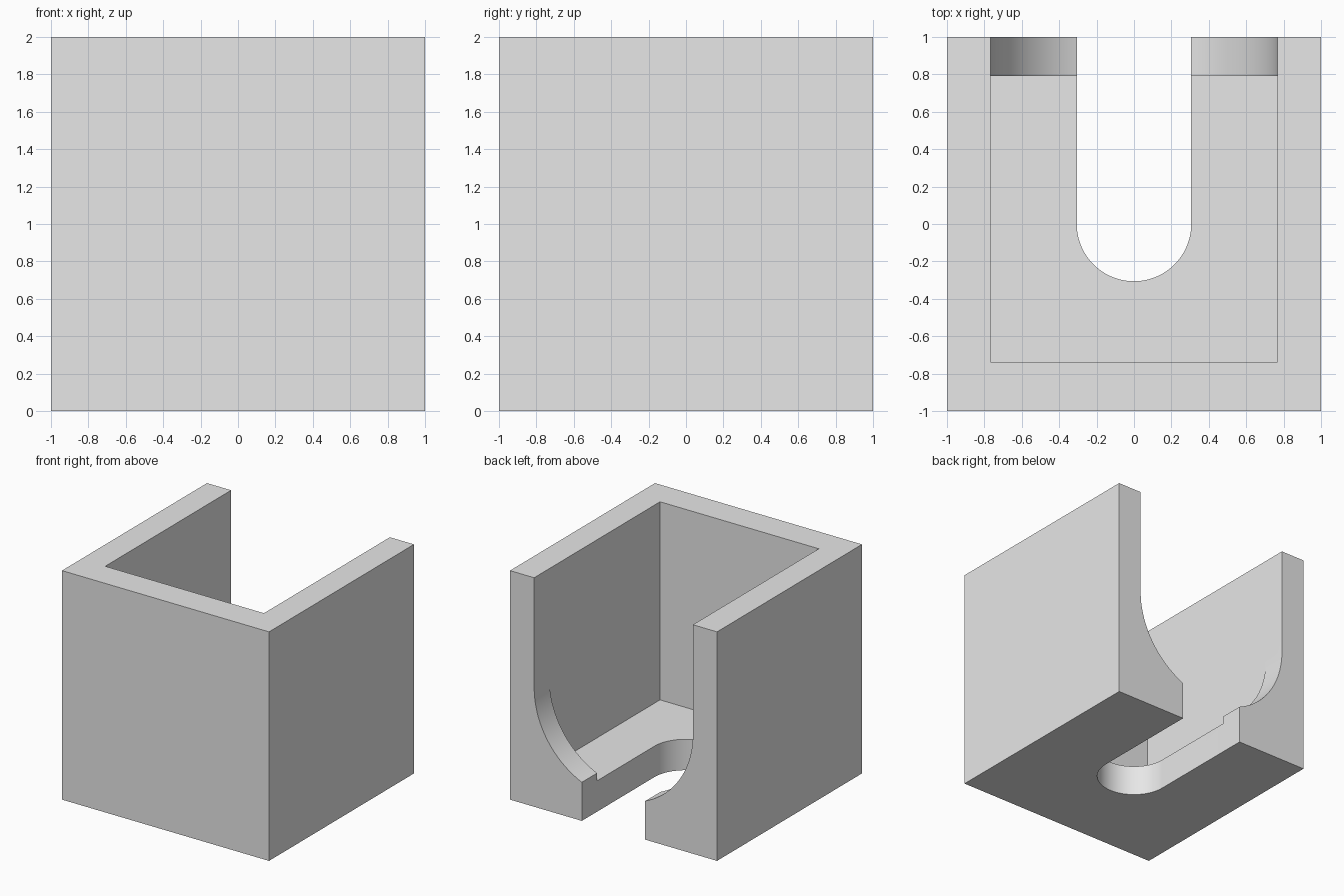
import bpy
import bmesh
from math import cos, sin, pi, radians
from mathutils import Matrix, Vector

if "Cube" in bpy.data.objects:
    bpy.data.objects.remove(bpy.data.objects["Cube"], do_unlink=True)

INNER = 0.767      # half width of the pocket and radius of the rear opening
FLOOR = 0.27       # height of the pocket floor
SLOT = 0.306       # half width of the floor slot
LIP = 0.79         # where the rear lip begins

grey = bpy.data.materials.new("plain grey")
grey.use_nodes = True
colour = (0.8, 0.8, 0.8, 1)
grey.diffuse_color = colour
grey.node_tree.nodes["Principled BSDF"].inputs["Base Color"].default_value = colour


def prism(name, outline, start, end, turn=Matrix()):
    """Extrude a flat outline along its local z, then turn it into place."""
    bm = bmesh.new()
    face = bm.faces.new([bm.verts.new((x, y, start)) for x, y in outline])
    side = bmesh.ops.extrude_face_region(bm, geom=[face])["geom"]
    bmesh.ops.translate(bm, vec=Vector((0, 0, end - start)),
                        verts=[v for v in side if isinstance(v, bmesh.types.BMVert)])
    bmesh.ops.transform(bm, matrix=turn, verts=bm.verts)
    bmesh.ops.recalc_face_normals(bm, faces=bm.faces)
    mesh = bpy.data.meshes.new(name)
    bm.to_mesh(mesh)
    bm.free()
    mesh.materials.append(grey)
    obj = bpy.data.objects.new(name, mesh)
    bpy.context.collection.objects.link(obj)
    return obj


def box(x, y0, y1):
    return [(-x, y0), (x, y0), (x, y1), (-x, y1)]


def channel(radius, centre, top, steps=48):
    """U-shaped outline: a half circle below two straight sides."""
    arc = [(radius * cos(pi + pi * i / steps), centre + radius * sin(pi + pi * i / steps))
           for i in range(steps + 1)]
    return arc + [(radius, top), (-radius, top)]


# Outer block
block = prism("open_block", box(1, -1, 1), 0, 2)

# Pocket, round-bottomed rear opening, and slot through the floor
upright = Matrix.Rotation(radians(90), 4, "X")
cutters = [
    prism("pocket_cutter", box(INNER, -0.737, LIP), FLOOR, 2.5),
    prism("rear_opening_cutter", channel(INNER, 1.04, 2.5), -1.5, -0.5, upright),
    prism("slot_cutter", channel(SLOT, 0, 1.5), -0.5, 1.0),
]
bpy.context.view_layer.objects.active = block
block.select_set(True)
for cutter in cutters:
    cutter.hide_render = True
    cut = block.modifiers.new(cutter.name, "BOOLEAN")
    cut.operation = "DIFFERENCE"
    cut.solver = "EXACT"
    cut.object = cutter
    bpy.ops.object.modifier_apply(modifier=cut.name)
    bpy.data.objects.remove(cutter, do_unlink=True)

bpy.ops.object.shade_smooth_by_angle(angle=radians(30))
